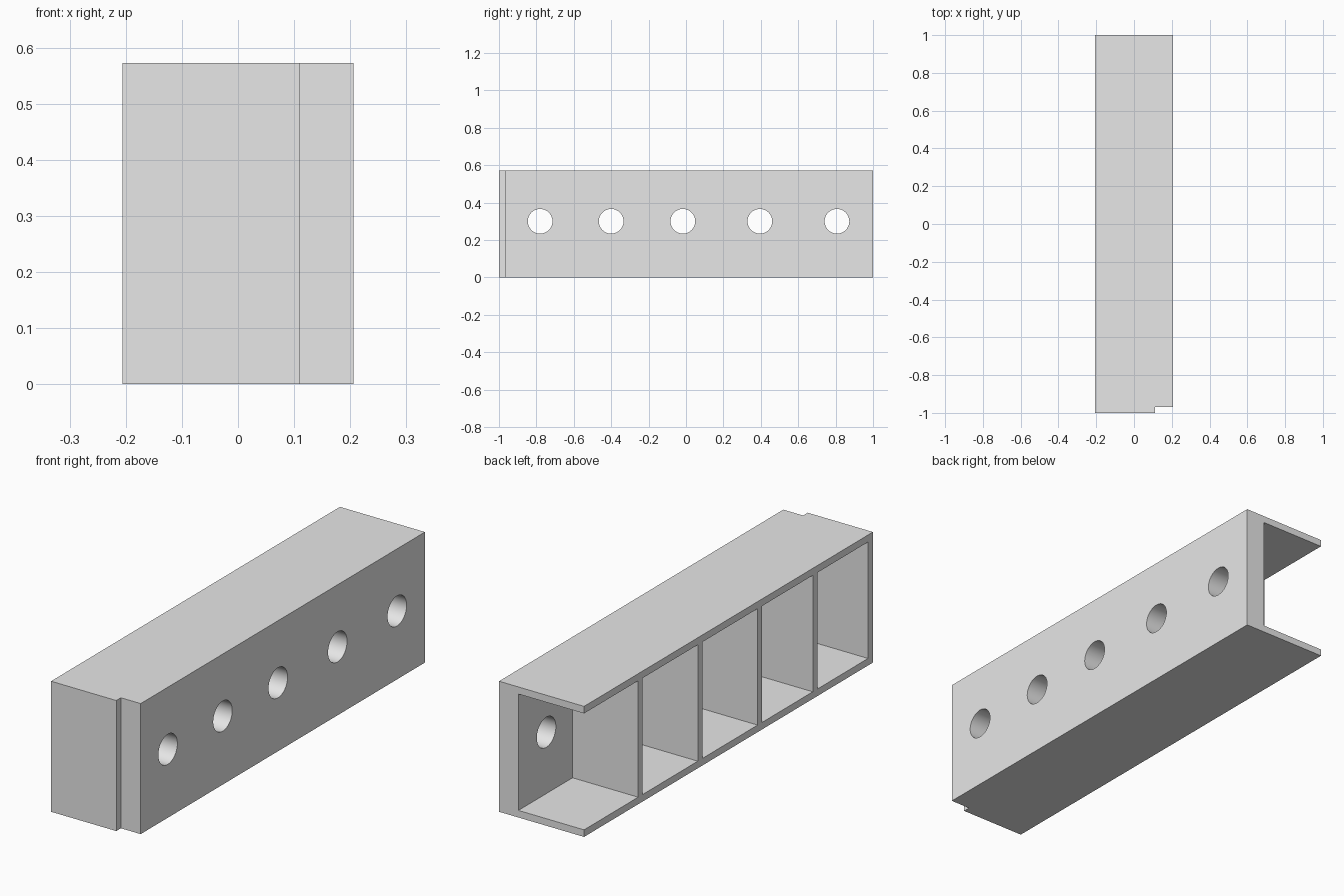
import bpy, bmesh
from mathutils import Matrix, Vector

if "Cube" in bpy.data.objects:
    bpy.data.objects.remove(bpy.data.objects["Cube"])

HALF_W, HEIGHT, SKIN = 0.206, 0.572, 0.031
WALL_X, STEP_Y = 0.11, -0.968
RIBS = [-0.599, -0.217, 0.197, 0.61]          # rib centres along y
HOLES = [-0.78, -0.40, -0.017, 0.395, 0.807]  # one bore per bay
HOLE_Z, HOLE_R = 0.30, 0.066

grey = bpy.data.materials.new("light_grey")
grey.use_nodes = True
colour = (0.8, 0.8, 0.8, 1)
grey.diffuse_color = colour
grey.node_tree.nodes["Principled BSDF"].inputs["Base Color"].default_value = colour


def make_object(name, bm):
    bmesh.ops.recalc_face_normals(bm, faces=bm.faces)
    mesh = bpy.data.meshes.new(name)
    bm.to_mesh(mesh)
    bm.free()
    mesh.materials.append(grey)
    obj = bpy.data.objects.new(name, mesh)
    bpy.context.collection.objects.link(obj)
    return obj


def box(name, low, high):
    bm = bmesh.new()
    low, high = Vector(low), Vector(high)
    size = Matrix.Diagonal((high - low).to_4d())
    size[3][3] = 1
    bmesh.ops.create_cube(bm, size=1, matrix=Matrix.Translation((low + high) / 2) @ size)
    return make_object(name, bm)


def bore(name, y):
    bm = bmesh.new()
    place = Matrix.Translation((WALL_X + 0.05, y, HOLE_Z)) @ Matrix.Rotation(1.5707963, 4, 'Y')
    bmesh.ops.create_cone(bm, cap_ends=True, segments=48, radius1=HOLE_R,
                          radius2=HOLE_R, depth=0.3, matrix=place)
    return make_object(name, bm)


def cut(target, cutter):
    cutter.hide_render = True
    mod = target.modifiers.new("cut", 'BOOLEAN')
    mod.operation, mod.solver, mod.object = 'DIFFERENCE', 'EXACT', cutter
    bpy.ops.object.modifier_apply(modifier=mod.name)
    bpy.data.objects.remove(cutter)


# Solid block with a stepped front corner
outline = [(-HALF_W, -1), (WALL_X, -1), (WALL_X, STEP_Y),
           (HALF_W, STEP_Y), (HALF_W, 1), (-HALF_W, 1)]
bm = bmesh.new()
base = bm.faces.new([bm.verts.new((x, y, 0)) for x, y in outline])
top = bmesh.ops.extrude_face_region(bm, geom=[base])
bmesh.ops.translate(bm, vec=(0, 0, HEIGHT),
                    verts=[v for v in top["geom"] if isinstance(v, bmesh.types.BMVert)])
block = make_object("ribbed_channel", bm)
bpy.context.view_layer.objects.active = block
block.select_set(True)

# Open bays between the ribs; the rear bay runs out through the back end
starts = [STEP_Y + 0.002] + [y + SKIN / 2 for y in RIBS]
ends = [y - SKIN / 2 for y in RIBS] + [1.2]
for start, end in zip(starts, ends):
    cut(block, box("bay_cutter", (-0.5, start, SKIN), (WALL_X + 0.002, end, HEIGHT - SKIN)))

# Round holes through the thick wall
for y in HOLES:
    cut(block, bore("hole_cutter", y))

bpy.ops.object.shade_smooth_by_angle(angle=0.5)
